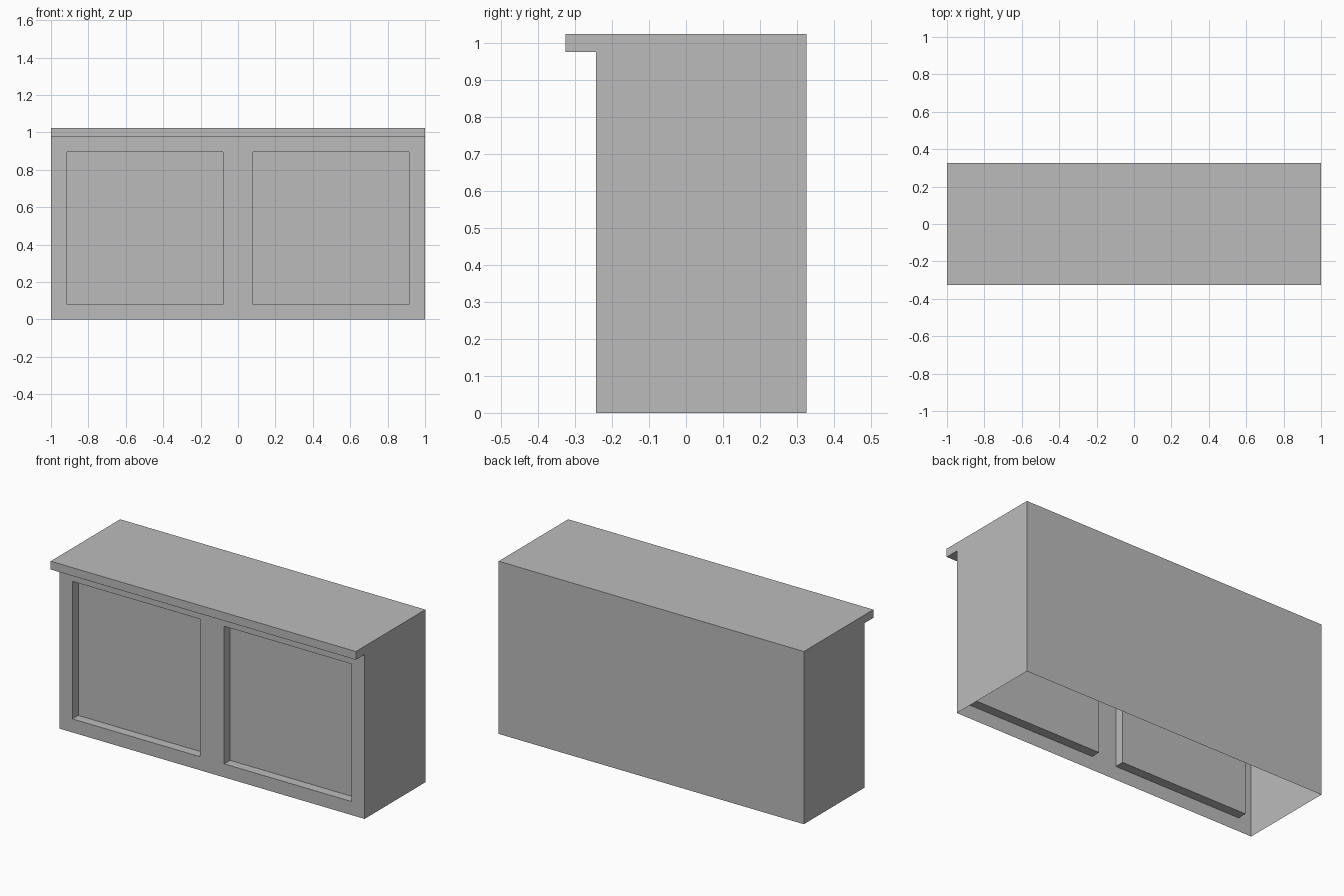
import bpy
import bmesh

cube = bpy.data.objects.get("Cube")
if cube:
    bpy.data.objects.remove(cube, do_unlink=True)

# Overall sizes
HALF_LENGTH = 1.0
BACK, FRONT, LIP = 0.325, -0.243, -0.325
TOP, LIP_UNDER = 1.023, 0.974
PANEL_X = (0.08, 0.915)
PANEL_Z = (0.08, 0.895)
PANEL_DEPTH = 0.055

grey = bpy.data.materials.new("plain grey")
grey.use_nodes = True
grey.diffuse_color = (0.5, 0.5, 0.5, 1)
grey.node_tree.nodes["Principled BSDF"].inputs["Base Color"].default_value = (0.5, 0.5, 0.5, 1)

bm = bmesh.new()

# Side outline with the overhanging worktop, swept along the length
outline = [(BACK, 0), (BACK, TOP), (LIP, TOP), (LIP, LIP_UNDER), (FRONT, LIP_UNDER), (FRONT, 0)]
left, right = ([bm.verts.new((x, y, z)) for y, z in outline] for x in (HALF_LENGTH, -HALF_LENGTH))
bm.faces.new(left)
bm.faces.new(right[::-1])
# The last edge is skipped: the underside is open
for i in range(len(outline) - 1):
    bm.faces.new((left[i], right[i], right[i + 1], left[i + 1]))
bmesh.ops.recalc_face_normals(bm, faces=bm.faces[:])


def front_faces():
    return [f for f in bm.faces
            if f.normal.y < -0.9 and abs(f.calc_center_median().y - FRONT) < 0.001]


def cut_front(point, normal):
    bm.normal_update()
    faces = front_faces()
    edges = {e for f in faces for e in f.edges}
    verts = {v for f in faces for v in f.verts}
    bmesh.ops.bisect_plane(bm, geom=faces + list(edges) + list(verts),
                           plane_co=point, plane_no=normal)


# Outline the two door panels on the front
for z in PANEL_Z:
    cut_front((0, 0, z), (0, 0, 1))
for x in PANEL_X:
    for side in (-1, 1):
        cut_front((side * x, 0, 0), (1, 0, 0))

# Push the panels inward
bm.normal_update()
panels = []
for f in front_faces():
    c = f.calc_center_median()
    if PANEL_X[0] < abs(c.x) < PANEL_X[1] and PANEL_Z[0] < c.z < PANEL_Z[1]:
        panels.append(f)
pushed = bmesh.ops.extrude_discrete_faces(bm, faces=panels)["faces"]
bmesh.ops.translate(bm, verts=list({v for f in pushed for v in f.verts}), vec=(0, PANEL_DEPTH, 0))
bm.normal_update()

mesh = bpy.data.meshes.new("counter")
bm.to_mesh(mesh)
bm.free()
mesh.materials.append(grey)
counter = bpy.data.objects.new("counter", mesh)
bpy.context.collection.objects.link(counter)
